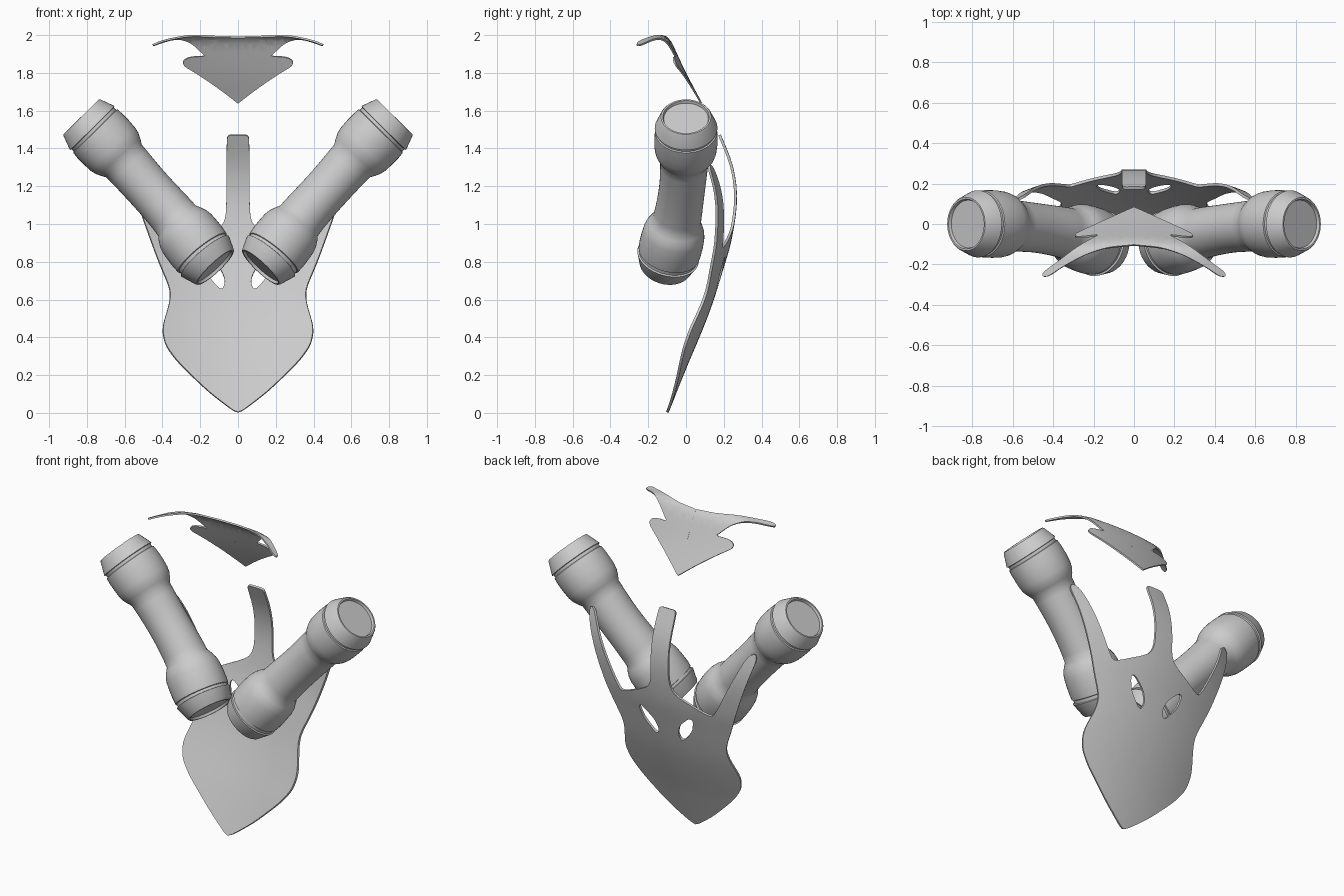
import bpy, bmesh, math
from mathutils import Vector

if "Cube" in bpy.data.objects:
    bpy.data.objects.remove(bpy.data.objects["Cube"])


def interp(table, v):
    """Smooth cubic interpolation through (position, value) pairs."""
    n = len(table)

    def slope(i):
        a, b = table[max(i - 1, 0)], table[min(i + 1, n - 1)]
        return (b[1] - a[1]) / (b[0] - a[0])
    i = 0
    while i < n - 2 and v > table[i + 1][0]:
        i += 1
    (x0, y0), (x1, y1) = table[i], table[i + 1]
    h = x1 - x0
    t = min(max((v - x0) / h, 0), 1)
    return (y0 * (1 + 2 * t) * (1 - t) ** 2 + slope(i) * h * t * (1 - t) ** 2
            + y1 * t * t * (3 - 2 * t) + slope(i + 1) * h * t * t * (t - 1))


def round_corners(pts, closed=False, times=2):
    """Corner cutting; open outlines keep their end points."""
    for _ in range(times):
        out = [] if closed else [pts[0]]
        for i in range(len(pts) if closed else len(pts) - 1):
            a, b = Vector(pts[i]), Vector(pts[(i + 1) % len(pts)])
            out += [tuple(a.lerp(b, 0.2)), tuple(a.lerp(b, 0.8))]
        if not closed:
            out.append(pts[-1])
        pts = out
    return pts


def finish(name, bm, thickness=0):
    """Turn a half mesh into a mirrored, smooth shaded object."""
    bmesh.ops.recalc_face_normals(bm, faces=bm.faces)
    me = bpy.data.meshes.new(name)
    bm.to_mesh(me)
    bm.free()
    ob = bpy.data.objects.new(name, me)
    bpy.context.collection.objects.link(ob)
    bpy.ops.object.select_all(action='DESELECT')
    ob.select_set(True)
    bpy.context.view_layer.objects.active = ob
    m = ob.modifiers.new("mirror", 'MIRROR')
    m.use_clip = True
    if thickness:
        s = ob.modifiers.new("thickness", 'SOLIDIFY')
        s.thickness = thickness
        s.offset = 0
    for mod in list(ob.modifiers):
        bpy.ops.object.modifier_apply(modifier=mod.name)
    bpy.ops.object.shade_smooth_by_angle(angle=math.radians(35))
    return ob


def sheet(name, loops, shape, step, thickness):
    """Fill flat outlines, cut them into a grid and bend with shape(a, b)."""
    bm = bmesh.new()
    for loop in loops:
        vs = [bm.verts.new((a, b, 0)) for a, b in loop]
        for i, v in enumerate(vs):
            bm.edges.new((v, vs[(i + 1) % len(vs)]))
    bmesh.ops.triangle_fill(bm, edges=bm.edges[:], use_beauty=True, normal=(0, 0, 1))
    for axis in (0, 1):
        lo = min(v.co[axis] for v in bm.verts)
        hi = max(v.co[axis] for v in bm.verts)
        for k in range(1, int((hi - lo) / step) + 1):
            co, no = Vector(), Vector()
            co[axis], no[axis] = lo + k * step, 1
            bmesh.ops.bisect_plane(bm, geom=bm.verts[:] + bm.edges[:] + bm.faces[:],
                                   plane_co=co, plane_no=no, dist=1e-5)
    for v in bm.verts:
        v.co = shape(v.co.x, v.co.y)
    return finish(name, bm, thickness)


# Face plate with three prongs and two slots: half outline in (x, z)
outline = round_corners([
    (0, 0.003), (0.03, 0.015), (0.16, 0.115), (0.32, 0.27), (0.385, 0.36), (0.402, 0.45),
    (0.36, 0.59), (0.36, 0.66), (0.42, 0.80), (0.50, 1.02), (0.585, 1.27),
    (0.575, 1.315), (0.535, 1.30), (0.46, 1.14), (0.33, 0.88), (0.29, 0.88),
    (0.10, 0.97), (0.064, 1.03), (0.06, 1.20), (0.06, 1.45), (0.05, 1.472), (0, 1.472)])
slot = round_corners([(0.08, 0.655), (0.105, 0.66), (0.17, 0.74), (0.19, 0.82),
                      (0.165, 0.83), (0.09, 0.76), (0.067, 0.70)], closed=True)
spine = [(0, -0.1), (0.25, 0.0), (0.42, 0.072), (0.57, 0.13), (0.76, 0.19),
         (0.92, 0.235), (1.13, 0.263), (1.3, 0.243), (1.48, 0.175)]
sheet("face_plate", [outline, slot],
      lambda x, z: (x, interp(spine, z) - 0.36 * x * x, z), 0.05, 0.014)

# Brow crest with swept arms: half outline in (x, y)
brow = round_corners([
    (0, 0.08), (0.03, 0.068), (0.28, -0.045), (0.295, -0.062), (0.27, -0.067), (0.17, -0.055),
    (0.20, -0.07), (0.28, -0.115), (0.35, -0.165), (0.45, -0.24), (0.45, -0.262),
    (0.42, -0.258), (0.35, -0.21), (0.25, -0.155), (0.14, -0.118), (0, -0.105)])
rise = [(-0.2, 2.004), (-0.16, 1.999), (-0.13, 1.997), (-0.105, 1.988), (-0.08, 1.96),
        (-0.05, 1.895), (0, 1.79), (0.08, 1.64)]
sheet("brow_crest", [brow],
      lambda x, y: (x, y, interp(rise, y + 0.3 * x * x) - 0.9 * max(0, x - 0.2) ** 2),
      0.02, 0.01)

# Pair of bent tubes with collared ends, swept along a path
path = [Vector(p) for p in (
    (0.12, -0.112, 0.77), (0.175, -0.095, 0.83), (0.25, -0.07, 0.925), (0.35, -0.042, 1.05),
    (0.48, -0.02, 1.195), (0.605, -0.008, 1.335), (0.70, 0, 1.435), (0.83, 0, 1.567))]
dist = [0.0]
for a, b in zip(path, path[1:]):
    dist.append(dist[-1] + (b - a).length)
total = dist[-1]
tables = [[(d, p[i]) for d, p in zip(dist, path)] for i in range(3)]


def on_path(s):
    return Vector([interp(t, s) for t in tables])


end = [(0.015, 0.118), (0, 0.123), (0, 0.132), (0.008, 0.138), (0.083, 0.166),
       (0.086, 0.157), (0.103, 0.157), (0.106, 0.164), (0.14, 0.167), (0.19, 0.167),
       (0.24, 0.164), (0.27, 0.157), (0.30, 0.143), (0.325, 0.128)]
middle = [(0.325 + (total - 0.65) * k / 10, 0.128 - 0.006 * math.sin(math.pi * k / 10))
          for k in range(1, 10)]
profile = end + middle + [(total - s, r) for s, r in reversed(end)]

bm = bmesh.new()
SEG = 48
rings = []
for s, r in profile:
    c = on_path(s)
    t = (on_path(min(s + 0.03, total)) - on_path(max(s - 0.03, 0))).normalized()
    u = t.cross(Vector((0, 1, 0))).normalized()
    w = t.cross(u)
    rings.append([bm.verts.new(c + r * (math.cos(q) * u + math.sin(q) * w))
                  for q in (2 * math.pi * k / SEG for k in range(SEG))])
for r0, r1 in zip(rings, rings[1:]):
    for k in range(SEG):
        j = (k + 1) % SEG
        bm.faces.new((r0[k], r0[j], r1[j], r1[k]))
bm.faces.new(rings[0])
bm.faces.new(rings[-1])
finish("side_tubes", bm)
